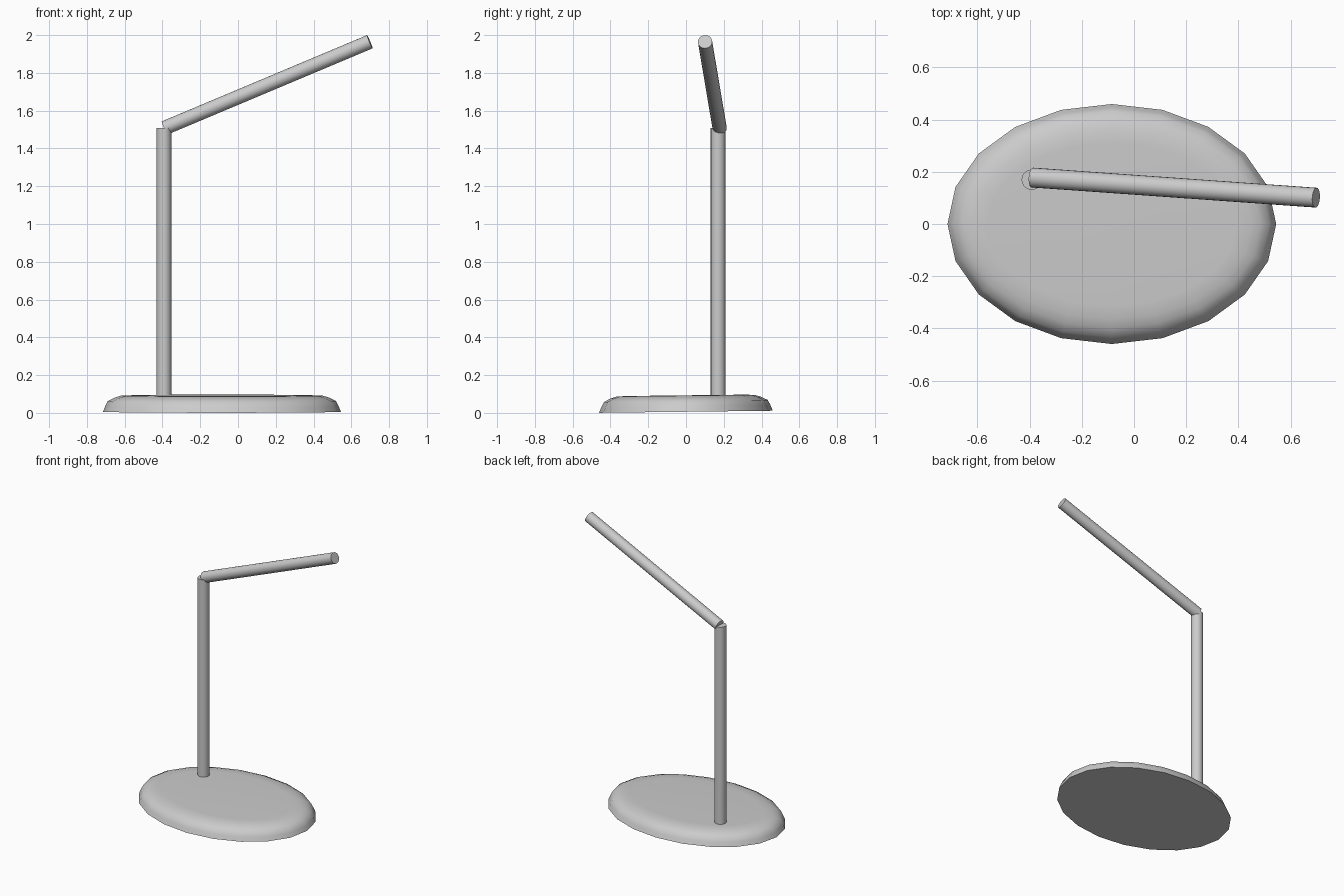
import bpy, bmesh, math
from mathutils import Vector

if "Cube" in bpy.data.objects:
    bpy.data.objects.remove(bpy.data.objects["Cube"])


def finish(name, bm):
    bmesh.ops.recalc_face_normals(bm, faces=bm.faces)
    mesh = bpy.data.meshes.new(name)
    bm.to_mesh(mesh)
    bm.free()
    ob = bpy.data.objects.new(name, mesh)
    bpy.context.collection.objects.link(ob)
    bpy.ops.object.select_all(action='DESELECT')
    ob.select_set(True)
    bpy.context.view_layer.objects.active = ob
    bpy.ops.object.shade_smooth_by_angle(angle=math.radians(50))
    return ob


def rod(name, start, end, radius, sides=20):
    a, b = Vector(start), Vector(end)
    bm = bmesh.new()
    bmesh.ops.create_cone(bm, cap_ends=True, segments=sides, radius1=radius,
                          radius2=radius, depth=(b - a).length)
    ob = finish(name, bm)
    ob.location = (a + b) / 2
    ob.rotation_euler = (b - a).to_track_quat('Z', 'Y').to_euler()
    return ob


# Oval base: stacked 20-sided rings, (inset, height), with a sloped rounded rim
RX, RY, SIDES = 0.63, 0.46, 20
profile = [(0.0, 0.006), (0.012, 0.035), (0.026, 0.063), (0.06, 0.08),
           (0.095, 0.091), (0.15, 0.093)]
bm = bmesh.new()
rings = []
for inset, z in profile:
    rings.append([bm.verts.new(((RX - inset) * math.cos(t), (RY - inset) * math.sin(t), z))
                  for t in (math.tau * i / SIDES for i in range(SIDES))])
for lo, hi in zip(rings, rings[1:]):
    for i in range(SIDES):
        j = (i + 1) % SIDES
        bm.faces.new((lo[i], lo[j], hi[j], hi[i]))
bm.faces.new(rings[0])
bm.faces.new(rings[-1])
base = finish("base", bm)
base.location.x = -0.085
base.rotation_euler.x = 0.012  # very slight tilt towards the front

# Upright post and slanted arm
rod("post", (-0.392, 0.17, 0.06), (-0.392, 0.17, 1.508), 0.039)
rod("arm", (-0.389, 0.178, 1.508), (0.698, 0.101, 1.965), 0.038)
